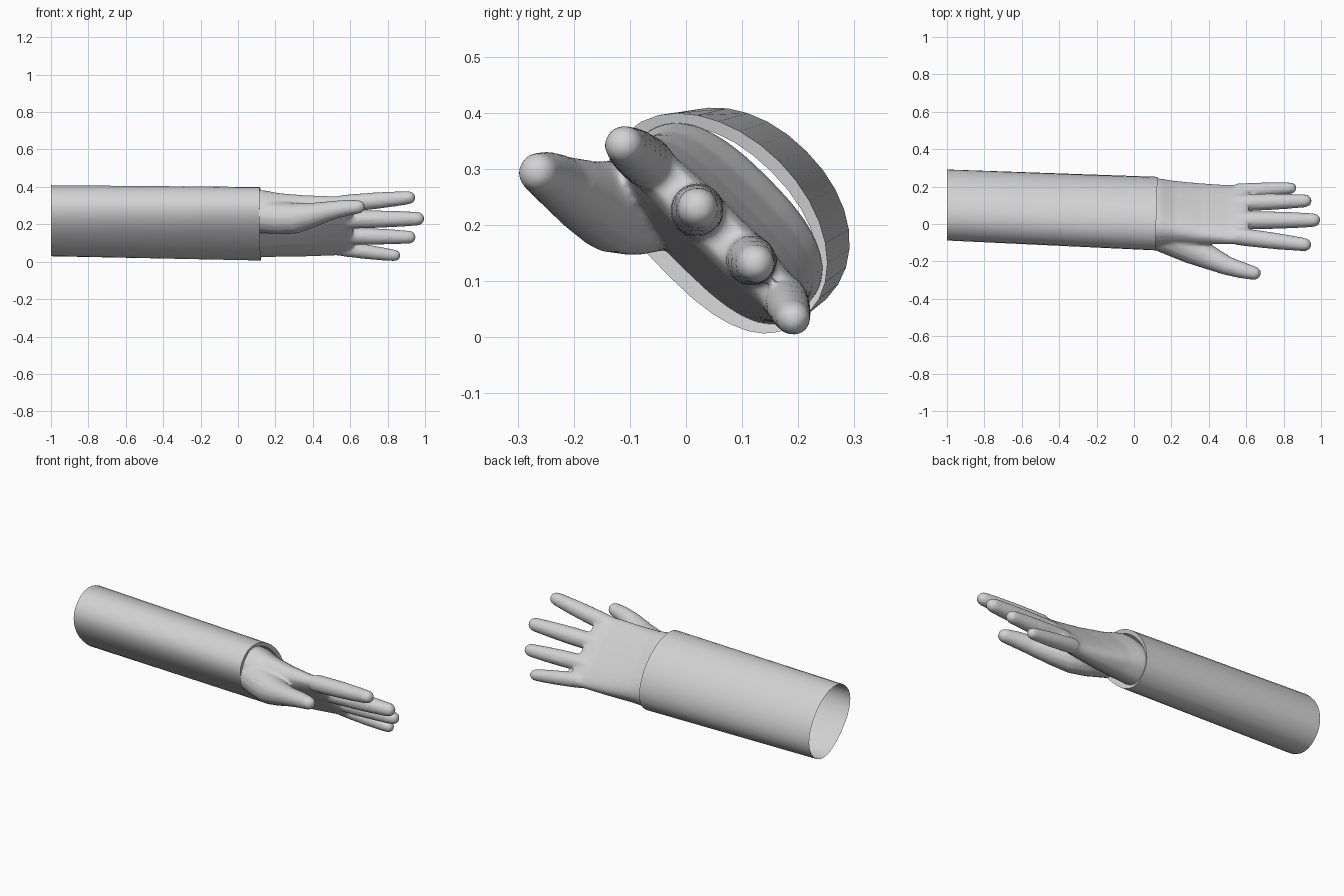
import bpy, bmesh, math
from mathutils import Vector

if "Cube" in bpy.data.objects:
    bpy.data.objects.remove(bpy.data.objects["Cube"])

S = math.sqrt(0.5)
grey = bpy.data.materials.new("light grey")
grey.diffuse_color = (0.65, 0.65, 0.65, 1)
grey.use_nodes = True
grey.node_tree.nodes["Principled BSDF"].inputs["Base Color"].default_value = grey.diffuse_color


def uv(x, u, v):
    """The palm is tilted 45 degrees: u runs index->little side, v palm->back."""
    return Vector((x, (u + v) * S, (v - u) * S))


def oval(x, u, v, a, b_up, b_down, p_up=0.75, p_down=0.75, n=32, slant=0.0):
    """Squarish oval cross-section across the arm."""
    pts = []
    for i in range(n):
        t = 2 * math.pi * i / n
        c, s = math.cos(t), math.sin(t)
        b, e = (b_up, p_up) if s > 0 else (b_down, p_down)
        p = uv(x, u + a * math.copysign(abs(c) ** e, c),
               v + b * math.copysign(abs(s) ** e, s))
        p.x += slant * (p.y - 0.06)
        pts.append(p)
    return pts


def loft(bm, rings, start=True, end=True):
    vs = [[bm.verts.new(p) for p in r] for r in rings]
    n = len(vs[0])
    for r0, r1 in zip(vs, vs[1:]):
        for i in range(n):
            j = (i + 1) % n
            bm.faces.new((r0[i], r0[j], r1[j], r1[i]))
    if start:
        bm.faces.new(vs[0][::-1])
    if end:
        bm.faces.new(vs[-1])


def digit(bm, pts, n=14):
    """Round-tipped tube through (position, radius) points."""
    (p0, _), (p1, r1) = pts[-2], pts[-1]
    d = (p1 - p0).normalized()
    stations = list(pts)
    for k in (0.5, 0.8, 0.96):          # rounded tip
        stations.append((p1 + d * r1 * k, r1 * math.sqrt(1 - k * k)))
    rings = []
    for i, (p, r) in enumerate(stations):
        t = stations[min(i + 1, len(stations) - 1)][0] - stations[max(i - 1, 0)][0]
        t.normalize()
        e1 = t.cross(Vector((0, 0, 1))).normalized()
        e2 = t.cross(e1)
        rings.append([p + r * (e1 * math.cos(2 * math.pi * k / n)
                               + e2 * math.sin(2 * math.pi * k / n))
                      for k in range(n)])
    loft(bm, rings)


def make(name, bm):
    bmesh.ops.recalc_face_normals(bm, faces=bm.faces)
    me = bpy.data.meshes.new(name)
    bm.to_mesh(me)
    bm.free()
    ob = bpy.data.objects.new(name, me)
    bpy.context.collection.objects.link(ob)
    me.materials.append(grey)
    bpy.ops.object.select_all(action='DESELECT')
    ob.select_set(True)
    bpy.context.view_layer.objects.active = ob
    return ob


# Sleeve: open oval tube, flatter below, with the cuff lip turned inward
bm = bmesh.new()
loft(bm, [
    oval(-1.0, -0.083, 0.225, 0.212, 0.161, 0.145, 0.95, 0.88),
    oval(0.12, -0.104, 0.186, 0.228, 0.153, 0.131, 1.0, 0.77, slant=0.03),
    oval(0.115, -0.100, 0.186, 0.206, 0.130, 0.100, 0.95, 0.72, slant=0.03),
], start=False, end=False)
make("sleeve", bm)
bpy.ops.object.shade_smooth_by_angle(angle=math.radians(35))

# Hand: palm, four fingers and thumb fused into one skin
bm = bmesh.new()
loft(bm, [
    oval(0.09, -0.098, 0.185, 0.212, 0.122, 0.103, 0.80, 0.72),
    oval(0.14, -0.098, 0.185, 0.210, 0.116, 0.100, 0.76, 0.72),
    oval(0.22, -0.096, 0.181, 0.204, 0.090, 0.092, 0.68, 0.72),
    oval(0.36, -0.097, 0.176, 0.207, 0.066, 0.075, 0.7, 0.7),
    oval(0.50, -0.100, 0.173, 0.209, 0.049, 0.057, 0.72, 0.7),
    oval(0.585, -0.098, 0.174, 0.209, 0.043, 0.046, 0.72, 0.7),
    oval(0.612, -0.097, 0.175, 0.200, 0.032, 0.035, 0.72, 0.7),
])
# base u, base v, tip u, tip v, tip x, base radius
fingers = [(-0.265, 0.172, -0.320, 0.164, 0.948, 0.047),
           (-0.145, 0.173, -0.148, 0.177, 0.996, 0.049),
           (-0.018, 0.178, -0.005, 0.180, 0.950, 0.046),
           (0.074, 0.174, 0.112, 0.159, 0.868, 0.041)]
for u0, v0, u1, v1, xt, r in fingers:
    a = uv(0.55, u0, v0)
    b = uv(xt - 0.74 * r, u1, v1)
    digit(bm, [(a.lerp(b, t), r * k) for t, k in
               ((0, 1.0), (0.2, 1.0), (0.5, 0.96), (0.75, 0.88), (1, 0.76))])
digit(bm, [(Vector(p), r) for p, r in (
    ((0.06, -0.040, 0.245), 0.080),
    ((0.14, -0.058, 0.240), 0.088),
    ((0.23, -0.094, 0.232), 0.088),
    ((0.31, -0.132, 0.233), 0.083),
    ((0.40, -0.178, 0.250), 0.066),
    ((0.50, -0.224, 0.274), 0.051),
    ((0.58, -0.248, 0.288), 0.044),
    ((0.642, -0.263, 0.293), 0.037))])
hand = make("hand", bm)
m = hand.modifiers.new("fuse", 'REMESH')
m.mode = 'VOXEL'
m.voxel_size = 0.009
m.use_smooth_shade = True
s = hand.modifiers.new("soften", 'SMOOTH')
s.factor = 0.5
s.iterations = 6
for name in ("fuse", "soften"):
    bpy.ops.object.modifier_apply(modifier=name)

# Open the hand where it is tucked behind the cuff
bm = bmesh.new()
bm.from_mesh(hand.data)
bmesh.ops.bisect_plane(bm, geom=bm.verts[:] + bm.edges[:] + bm.faces[:],
                       plane_co=(0.112, 0, 0), plane_no=(1, 0, 0), clear_inner=True)
bm.to_mesh(hand.data)
bm.free()
if not hand.data.materials:
    hand.data.materials.append(grey)
bpy.ops.object.shade_smooth()
